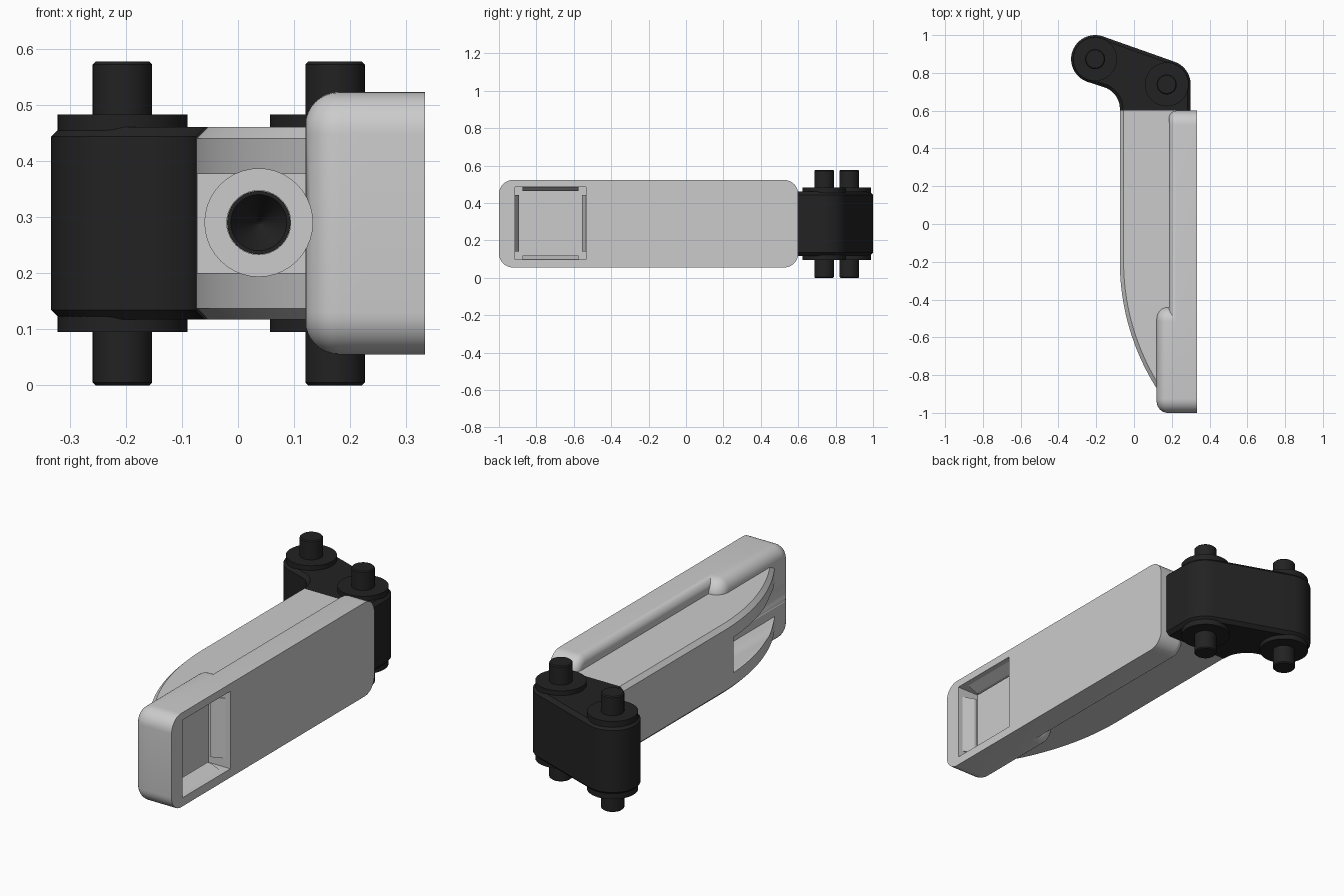
import bpy, bmesh
from math import sin, cos, pi, radians, sqrt
from mathutils import Vector

if "Cube" in bpy.data.objects:
    bpy.data.objects.remove(bpy.data.objects["Cube"])

dark = bpy.data.materials.new("dark_metal")
dark.diffuse_color = (0.016, 0.016, 0.016, 1)
dark.use_nodes = True
dark.node_tree.nodes["Principled BSDF"].inputs["Base Color"].default_value = dark.diffuse_color


def finish(name, bm, mat=None):
    bmesh.ops.recalc_face_normals(bm, faces=bm.faces)
    me = bpy.data.meshes.new(name)
    bm.to_mesh(me)
    bm.free()
    ob = bpy.data.objects.new(name, me)
    bpy.context.collection.objects.link(ob)
    if mat:
        me.materials.append(mat)
    return ob


def loft(name, rings, mat=None):
    """Skin a list of equal-length point rings and cap both ends."""
    bm = bmesh.new()
    vs = [[bm.verts.new(p) for p in r] for r in rings]
    n = len(vs[0])
    for a, b in zip(vs, vs[1:]):
        for i in range(n):
            j = (i + 1) % n
            bm.faces.new((a[i], a[j], b[j], b[i]))
    bm.faces.new(vs[0])
    bm.faces.new(vs[-1])
    return finish(name, bm, mat)


def lathe(name, centre, axis, profile, mat=None, n=40):
    """Round solid: profile holds (position along axis, radius)."""
    rings = []
    for h, r in profile:
        ring = []
        for i in range(n):
            a = 2 * pi * i / n
            u, v = r * cos(a), r * sin(a)
            ring.append((centre[0] + u, centre[1] + v, h) if axis == 'Z'
                        else (centre[0] + u, h, centre[1] + v))
        rings.append(ring)
    return loft(name, rings, mat)


def box(name, x0, x1, y0, y1, z0, z1):
    return loft(name, [[(x0, y0, z), (x1, y0, z), (x1, y1, z), (x0, y1, z)] for z in (z0, z1)])


def slab(name, x0, x1, y0, y1, z0, z1, r, rim):
    """Rounded rectangle in YZ with a rounded rim on its -x side."""
    def ring(x, inset):
        pts, rr = [], r - inset
        for k, (cy, cz) in enumerate(((y1 - r, z1 - r), (y0 + r, z1 - r),
                                      (y0 + r, z0 + r), (y1 - r, z0 + r))):
            for i in range(9):
                a = pi / 2 * (k + i / 8)
                pts.append((x, cy + rr * cos(a), cz + rr * sin(a)))
        return pts
    ts = [pi / 2 * i / 8 for i in range(9)]
    return loft(name, [ring(x0 + rim * (1 - cos(t)), rim * (1 - sin(t))) for t in ts]
                + [ring(x1, 0)])


def prism(name, pts, z0, z1, chamfer, keep, mat=None):
    """Extruded outline; top/bottom edges passing keep() are chamfered."""
    ob = loft(name, [[(x, y, z) for x, y in pts] for z in (z0, z1)], mat)
    bm = bmesh.new()
    bm.from_mesh(ob.data)
    es = [e for e in bm.edges if abs(e.verts[0].co.z - e.verts[1].co.z) < 1e-5
          and keep((e.verts[0].co + e.verts[1].co) / 2)]
    bmesh.ops.bevel(bm, geom=es, offset=chamfer, segments=1, affect='EDGES')
    bm.to_mesh(ob.data)
    bm.free()
    return ob


def boolean(ob, other, op='DIFFERENCE'):
    m = ob.modifiers.new("cut", 'BOOLEAN')
    m.operation, m.object, m.solver = op, other, 'EXACT'
    bpy.context.view_layer.objects.active = ob
    bpy.ops.object.modifier_apply(modifier=m.name)
    bpy.data.objects.remove(other)


def arc(c, r, a0, a1, n):
    return [(c[0] + r * cos(radians(a0 + (a1 - a0) * i / n)),
             c[1] + r * sin(radians(a0 + (a1 - a0) * i / n))) for i in range(n + 1)]


# Cover plate: long thin slab with a thicker end block
plate = slab("cover_plate", 0.185, 0.333, -1, 0.6, 0.055, 0.523, 0.075, 0.04)
boolean(plate, slab("end_block", 0.12, 0.333, -1, -0.44, 0.055, 0.523, 0.075, 0.06), 'UNION')
boolean(plate, box("pocket", 0.213, 0.4, -0.915, -0.535, 0.098, 0.485))
boolean(plate, lathe("groove", (0.037, 0.29), 'Y', [(-1.1, 0.096), (-0.2, 0.096)]))

# Sloped snap ribs on the four pocket walls
cy, cz, hy, hz = -0.725, 0.2915, 0.19, 0.1935
for i, (d, half, length) in enumerate((((1, 0), hy, 0.15), ((-1, 0), hy, 0.15),
                                       ((0, 1), hz, 0.15), ((0, -1), hz, 0.15))):
    rings = []
    for s in (-length, length):
        rings.append([(x, cy + d[0] * (half - w) + d[1] * s, cz + d[1] * (half - w) + d[0] * s)
                      for x, w in ((0.235, -0.004), (0.235, 0.022), (0.25, 0.022), (0.315, -0.004))])
    loft(f"pocket_rib_{i + 1}", rings)

# Handle body with a curved front end, slot and counterbored hole
R, y_start = 1.25, -0.2
curve = []
for i in range(25):
    y = y_start - 0.73 * i / 24
    curve.append((-0.075 + R - sqrt(R * R - (y - y_start) ** 2), y))
outline = [(0.21, 0.6), (-0.075, 0.6)] + curve + [(0.21, -0.93)]
body = prism("handle_body", outline, 0.117, 0.46, 0.02,
             lambda m: m.x < 0.15 and -0.92 < m.y < 0.59)
boolean(body, box("slot", -0.2, 0.12, -1.1, -0.27, 0.2, 0.377))
boolean(body, lathe("counterbore", (0.037, 0.29), 'Y', [(-1.1, 0.096), (-0.25, 0.096)]))
boolean(body, lathe("bolt_hole", (0.037, 0.29), 'Y', [(-0.4, 0.057), (0.1, 0.057)]))

# Dark bolt end with a conical recess
bolt = lathe("bolt_end", (0.037, 0.29), 'Y',
             [(0.09, 0.0565), (-0.24, 0.0565), (-0.24, 0.05), (-0.16, 0.002)], dark)

# Hinge link: bent outline around two pivots
A, B, r = (-0.206, 0.873), (0.173, 0.739), 0.127
link_pts = ([(0.30, 0.6)] + arc(B, r, 0, 70.5, 10) + arc(A, r, 70.5, 250.5, 24)
            + arc((-0.195, 0.61), 0.12, 70.5, 0, 12) + [(-0.075, 0.6)])
link = prism("hinge_link", link_pts, 0.117, 0.46, 0.017, lambda m: m.y > 0.601, dark)

# Washers and pivot pins
round_parts = []
for i, c in enumerate((A, B)):
    round_parts.append(lathe(f"washer_{i + 1}", c, 'Z', [(0.095, 0.116), (0.483, 0.116)], dark))
    round_parts.append(lathe(f"pivot_pin_{i + 1}", c, 'Z',
                             [(0, 0.048), (0.005, 0.053), (0.572, 0.053), (0.577, 0.048)], dark))

# Smooth shading with sharp edges kept
bpy.ops.object.select_all(action='DESELECT')
for ob in (plate, body, bolt, link, *round_parts):
    ob.select_set(True)
bpy.context.view_layer.objects.active = plate
bpy.ops.object.shade_smooth_by_angle(angle=radians(30))
